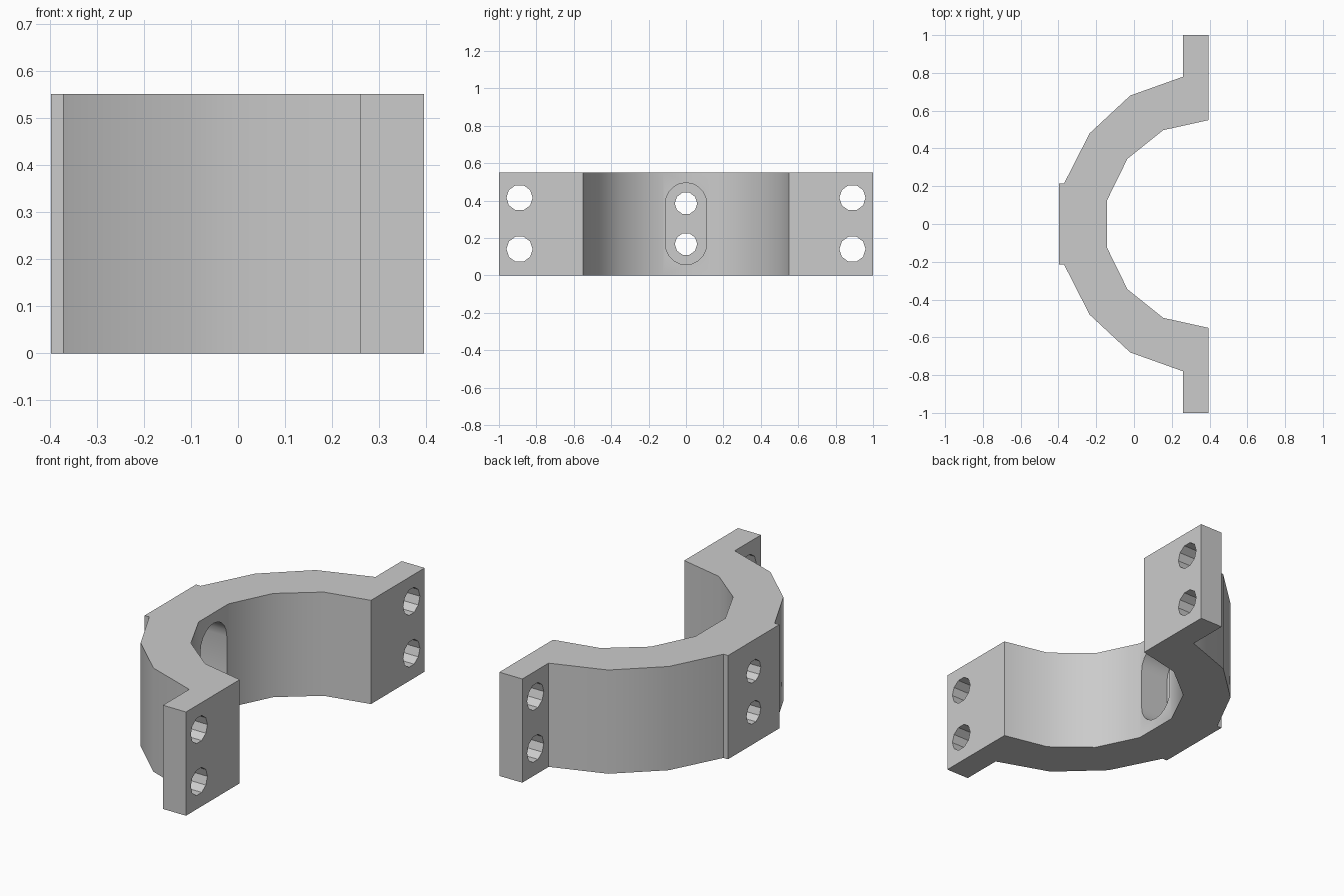
import bpy
import bmesh
import math
from mathutils import Matrix, Vector

cube = bpy.data.objects.get("Cube")
if cube:
    bpy.data.objects.remove(cube, do_unlink=True)

HEIGHT = 0.55

steel = bpy.data.materials.new("plain grey")
steel.use_nodes = True
grey = (0.6, 0.6, 0.6, 1)
steel.diffuse_color = grey
steel.node_tree.nodes["Principled BSDF"].inputs["Base Color"].default_value = grey


def extrude_profile(name, points, offset):
    """Closed prism made by sweeping an outline along an offset."""
    bm = bmesh.new()
    face = bm.faces.new([bm.verts.new(p) for p in points])
    moved = bmesh.ops.extrude_face_region(bm, geom=[face])["geom"]
    verts = [v for v in moved if isinstance(v, bmesh.types.BMVert)]
    bmesh.ops.translate(bm, verts=verts, vec=Vector(offset))
    bmesh.ops.recalc_face_normals(bm, faces=bm.faces)
    mesh = bpy.data.meshes.new(name)
    bm.to_mesh(mesh)
    bm.free()
    obj = bpy.data.objects.new(name, mesh)
    bpy.context.collection.objects.link(obj)
    mesh.materials.append(steel)
    return obj


def arc(x, y, z, radius, start, end, steps):
    """Points on an arc in a plane facing along x."""
    angles = [start + (end - start) * i / steps for i in range(steps + 1)]
    return [(x, y + radius * math.cos(a), z + radius * math.sin(a)) for a in angles]


def cut(body, points, length):
    """Subtract a prism running along x, then drop the cutter."""
    cutter = extrude_profile("cutter", points, (length, 0, 0))
    cutter.hide_render = True
    bpy.context.view_layer.objects.active = body
    mod = body.modifiers.new("cut", "BOOLEAN")
    mod.operation = "DIFFERENCE"
    mod.solver = "EXACT"
    mod.object = cutter
    bpy.ops.object.modifier_apply(modifier=mod.name)
    bpy.data.objects.remove(cutter, do_unlink=True)


# Clamp half: back pad, faceted arch and flange, mirrored across y
outer = [(-0.397, 0.215), (-0.37, 0.215), (-0.235, 0.48), (-0.02, 0.68),
         (0.26, 0.78), (0.26, 1), (0.395, 1)]
inner = [(0.395, 0.55), (0.155, 0.497), (-0.035, 0.345), (-0.143, 0.125)]
half = outer + inner
outline = half + [(x, -y) for x, y in reversed(half)]
clamp = extrude_profile("clamp_half", [(x, y, 0) for x, y in outline], (0, 0, HEIGHT))

# Bolt holes through both flanges
for y in (-0.89, 0.89):
    for z in (0.14, 0.415):
        cut(clamp, arc(0.1, y, z, 0.07, 0, math.tau, 10)[:-1], 0.5)

# Rounded slot sunk into the inside of the arch
low, high = 0.167, 0.385
slot = (arc(-0.31, 0, high, 0.11, 0, math.pi, 10)
        + arc(-0.31, 0, low, 0.11, math.pi, math.tau, 10))
cut(clamp, slot, 0.3)

# Screw holes from the slot floor out through the back pad
for z in (low, high):
    cut(clamp, arc(-0.5, 0, z, 0.06, 0, math.tau, 10)[:-1], 0.3)

bpy.ops.object.select_all(action="DESELECT")
clamp.select_set(True)
bpy.context.view_layer.objects.active = clamp
bpy.ops.object.shade_smooth_by_angle(angle=math.radians(30))
